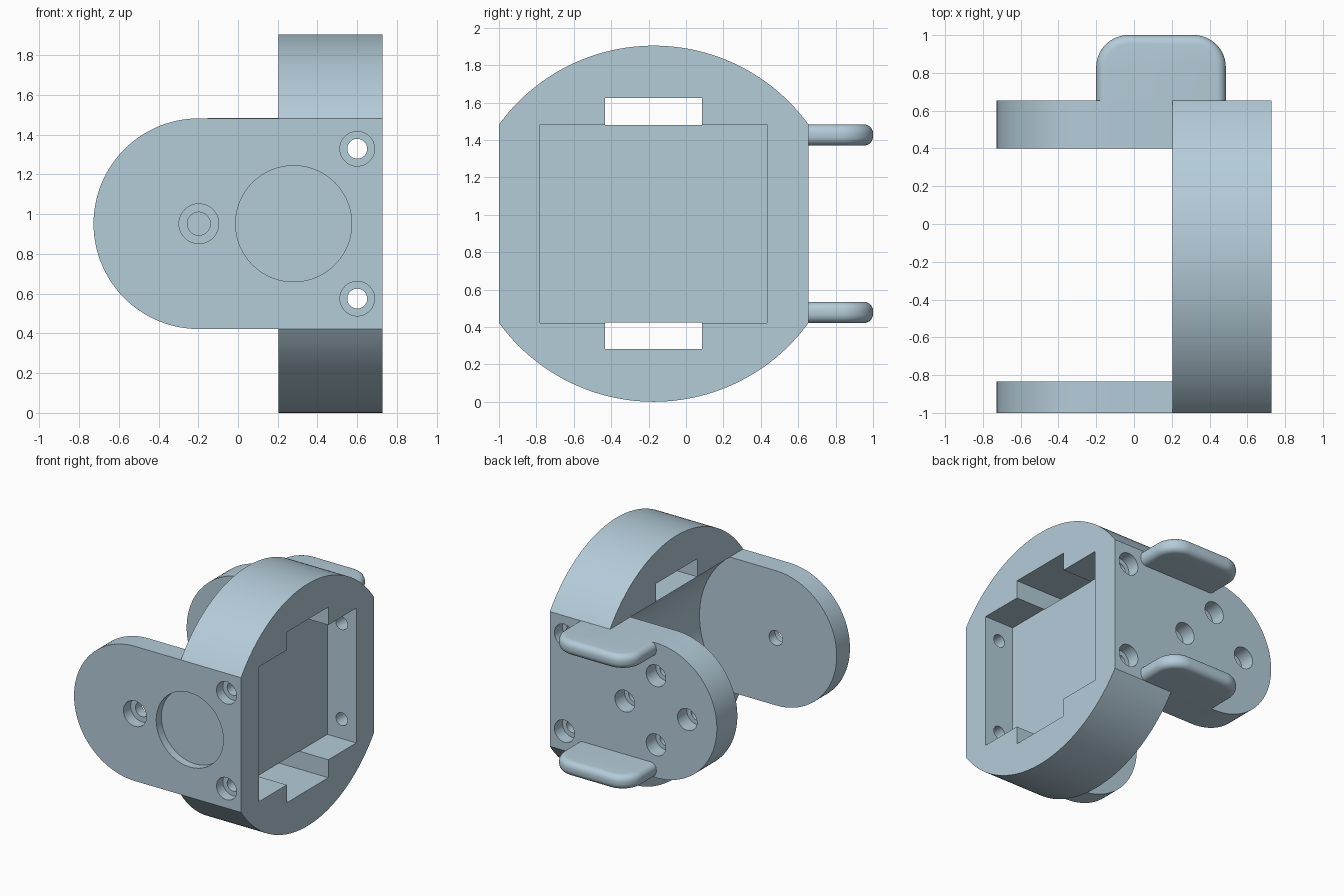
import bpy, bmesh, math
from mathutils import Vector

old = bpy.data.objects.get("Cube")
if old:
    bpy.data.objects.remove(old, do_unlink=True)

# Key dimensions
MID = 0.952            # height of the pivot axis
HALF = 0.53            # half height of the arms
PIVOT_X = -0.197
INNER_X, OUTER_X = 0.203, 0.727
FRONT, BACK = -1.0, 0.655
ARM_FRONT_IN, ARM_BACK_IN = -0.835, 0.40

paint = bpy.data.materials.new("pale_blue_grey")
paint.use_nodes = True
COLOUR = (0.456, 0.604, 0.694, 1)
paint.diffuse_color = COLOUR
paint.node_tree.nodes["Principled BSDF"].inputs["Base Color"].default_value = COLOUR


def to_object(name, bm):
    bmesh.ops.recalc_face_normals(bm, faces=bm.faces[:])
    mesh = bpy.data.meshes.new(name)
    bm.to_mesh(mesh)
    bm.free()
    mesh.materials.append(paint)
    obj = bpy.data.objects.new(name, mesh)
    bpy.context.collection.objects.link(obj)
    return obj


def prism(name, outline, axis, lo, hi):
    """Extrude an outline along x (points are y, z) or along y (points are x, z)."""
    bm = bmesh.new()
    place = (lambda a, b: (lo, a, b)) if axis == "x" else (lambda a, b: (a, lo, b))
    face = bm.faces.new([bm.verts.new(place(a, b)) for a, b in outline])
    moved = bmesh.ops.extrude_face_region(bm, geom=[face])["geom"]
    step = Vector((hi - lo, 0, 0)) if axis == "x" else Vector((0, hi - lo, 0))
    bmesh.ops.translate(bm, vec=step, verts=[v for v in moved if isinstance(v, bmesh.types.BMVert)])
    return to_object(name, bm)


def arc(ca, cb, r, start, end, n):
    return [(ca + r * math.cos(start + (end - start) * i / n),
             cb + r * math.sin(start + (end - start) * i / n)) for i in range(n + 1)]


def rod(x, z, r, lo, hi, n=48):
    return prism("rod", arc(x, z, r, 0, math.tau, n)[:-1], "y", lo, hi)


def block(x0, x1, y0, y1, z0, z1):
    return prism("block", [(y0, z0), (y1, z0), (y1, z1), (y0, z1)], "x", x0, x1)


def activate(obj):
    bpy.ops.object.select_all(action="DESELECT")
    obj.select_set(True)
    bpy.context.view_layer.objects.active = obj


def combine(target, tool, operation="DIFFERENCE"):
    mod = target.modifiers.new("combine", "BOOLEAN")
    mod.operation, mod.solver, mod.object = operation, "EXACT", tool
    activate(target)
    bpy.ops.object.modifier_apply(modifier=mod.name)
    bpy.data.objects.remove(tool, do_unlink=True)


def smooth(obj):
    activate(obj)
    bpy.ops.object.shade_smooth_by_angle(angle=math.radians(30))


# Hub: two shallow arcs joined by flat front and back faces
centre_y = (FRONT + BACK) / 2
half_y = (BACK - FRONT) / 2
rise = MID - HALF
radius = (half_y ** 2 + rise ** 2) / (2 * rise)
spread = math.asin(half_y / radius)
up = math.pi / 2
outline = arc(centre_y, 2 * MID - radius, radius, up - spread, up + spread, 64)
outline += arc(centre_y, radius, radius, -up - spread, -up + spread, 64)
bracket = prism("bracket_body", outline, "x", INNER_X, OUTER_X)

# Clearance groove swept round the pivot, then pocket and two through slots
groove_r = math.hypot(INNER_X - PIVOT_X, HALF)
combine(bracket, rod(PIVOT_X, MID, groove_r, ARM_FRONT_IN, ARM_BACK_IN, 128))
combine(bracket, block(0.475, 0.8, -0.78, 0.432, MID - HALF, MID + HALF))
combine(bracket, block(0.1, 0.8, -0.432, 0.085, MID + HALF - 0.002, 1.623))
combine(bracket, block(0.1, 0.8, -0.432, 0.085, 0.281, MID - HALF + 0.002))

# Round-ended arms
for lo, hi in ((FRONT, ARM_FRONT_IN), (ARM_BACK_IN, BACK)):
    end = arc(PIVOT_X, MID, HALF, up, 3 * up, 64)
    end += [(INNER_X + 0.05, MID - HALF), (INNER_X + 0.05, MID + HALF)]
    combine(bracket, prism("arm", end, "y", lo, hi), "UNION")

# Countersunk corner screw holes through both sides
for z in (MID - 0.377, MID + 0.377):
    combine(bracket, rod(0.6, z, 0.05, -1.1, 0.8))
    combine(bracket, rod(0.6, z, 0.087, -1.1, FRONT + 0.08))
    combine(bracket, rod(0.6, z, 0.087, BACK - 0.1, 0.8))

# Front arm: stepped pivot hole and round recess
combine(bracket, rod(PIVOT_X, MID, 0.058, -1.1, -0.7))
combine(bracket, rod(PIVOT_X, MID, 0.1, -1.1, FRONT + 0.09))
combine(bracket, rod(0.28, MID, 0.292, -1.1, FRONT + 0.065, 96))

# Back arm: ring of four stepped holes
for k in range(4):
    x = PIVOT_X + 0.272 * math.cos(k * up)
    z = MID + 0.272 * math.sin(k * up)
    combine(bracket, rod(x, z, 0.05, 0.3, 0.8))
    combine(bracket, rod(x, z, 0.085, BACK - 0.12, 0.8))
smooth(bracket)

# Rounded cable guide tabs on the back
for name, z0 in (("upper_guide_tab", 1.37), ("lower_guide_tab", 0.421)):
    left, right, tip, base, r = -0.2, 0.486, 1.0, BACK - 0.005, 0.17
    plan = [(left, base), (right, base)]
    plan += arc(right - r, tip - r, r, 0, up, 16) + arc(left + r, tip - r, r, up, 2 * up, 16)
    bm = bmesh.new()
    face = bm.faces.new([bm.verts.new((x, y, z0)) for x, y in plan])
    moved = bmesh.ops.extrude_face_region(bm, geom=[face])["geom"]
    bmesh.ops.translate(bm, vec=(0, 0, 0.113), verts=[v for v in moved if isinstance(v, bmesh.types.BMVert)])
    rim = [e for e in bm.edges
           if abs(e.verts[0].co.z - e.verts[1].co.z) < 0.01
           and max(v.co.y for v in e.verts) > base + 0.01]
    bmesh.ops.bevel(bm, geom=rim, offset=0.048, segments=6, profile=0.5, affect="EDGES")
    smooth(to_object(name, bm))
